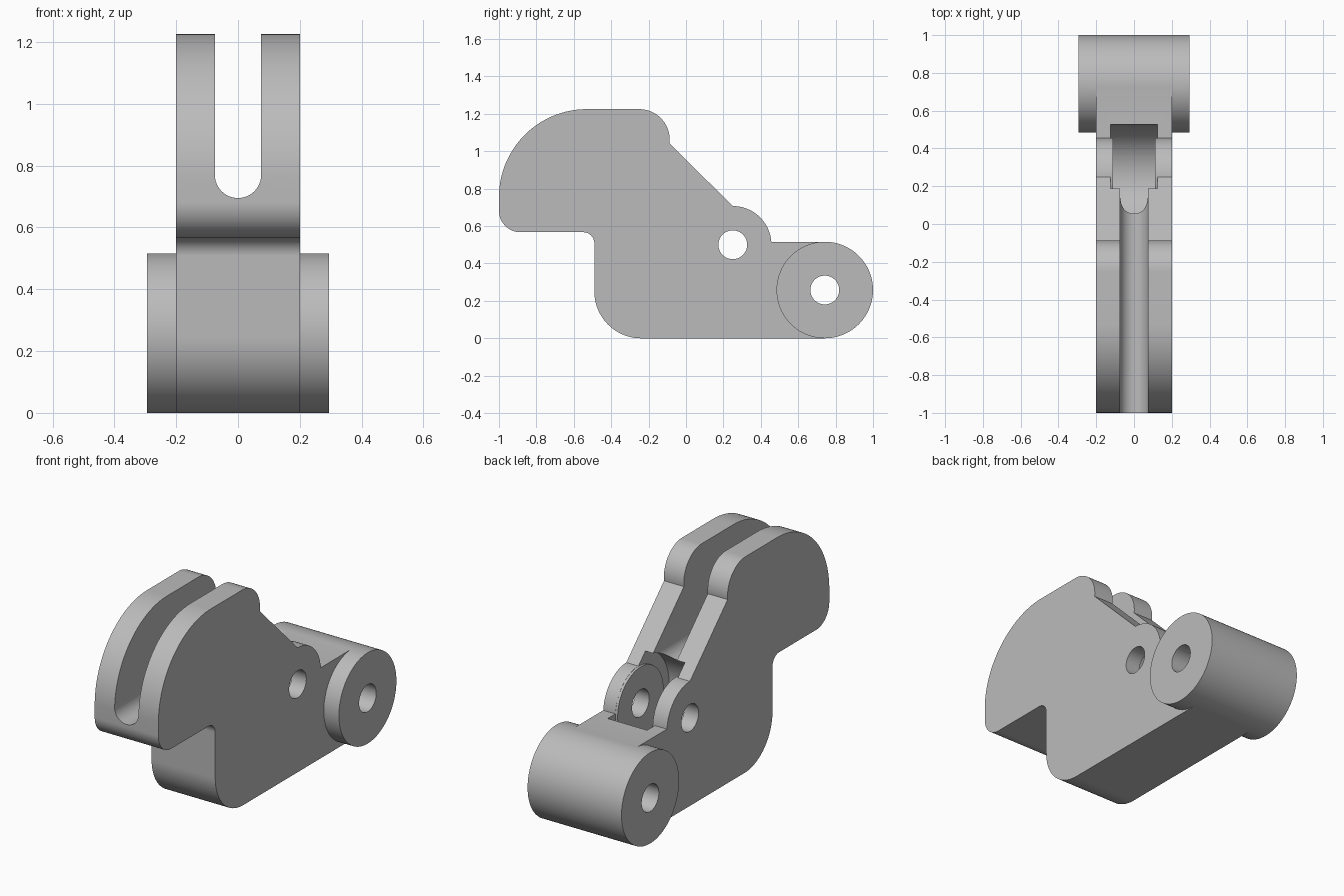
import bpy, bmesh
from math import cos, sin, radians, pi

if "Cube" in bpy.data.objects:
    bpy.data.objects.remove(bpy.data.objects["Cube"], do_unlink=True)

grey = bpy.data.materials.new("plain grey")
grey.use_nodes = True
colour = (0.5, 0.5, 0.5, 1)
grey.diffuse_color = colour
grey.node_tree.nodes["Principled BSDF"].inputs["Base Color"].default_value = colour

PIN = (0.25, 0.5)
BARREL = (0.742, 0.258)
HOLE = 0.077


def arc(centre, r, start, end, steps=24):
    """Points of an arc, angles in degrees."""
    angles = [radians(start + (end - start) * i / steps) for i in range(steps + 1)]
    return [(centre[0] + r * cos(a), centre[1] + r * sin(a)) for a in angles]


def prism(name, outline, low, high, axis="x"):
    """Extrude an outline in (y, z) along x, or in (x, z) along y."""
    def place(p, d):
        return (d, p[0], p[1]) if axis == "x" else (p[0], d, p[1])
    bm = bmesh.new()
    face = bm.faces.new([bm.verts.new(place(p, low)) for p in outline])
    grown = bmesh.ops.extrude_face_region(bm, geom=[face])["geom"]
    step = place((0, 0), high - low)
    bmesh.ops.translate(bm, vec=step, verts=[v for v in grown if isinstance(v, bmesh.types.BMVert)])
    bmesh.ops.recalc_face_normals(bm, faces=bm.faces)
    mesh = bpy.data.meshes.new(name)
    bm.to_mesh(mesh)
    bm.free()
    mesh.materials.append(grey)
    obj = bpy.data.objects.new(name, mesh)
    bpy.context.collection.objects.link(obj)
    return obj


def disc(name, centre, r, low, high):
    return prism(name, arc(centre, r, 0, 360, 96)[:-1], low, high)


def combine(target, tool, operation):
    """Apply a boolean and remove the tool."""
    tool.hide_render = True
    mod = target.modifiers.new(operation, "BOOLEAN")
    mod.operation, mod.solver, mod.object = operation, "EXACT", tool
    bpy.context.view_layer.objects.active = target
    bpy.ops.object.modifier_apply(modifier=mod.name)
    bpy.data.objects.remove(tool, do_unlink=True)


# Side outline of the lever body
outline = (
    arc((-0.24, 0.25), 0.25, 180, 270)
    + [(0.742, 0), (0.742, 0.515)]
    + arc(PIN, 0.207, 4, 90)
    + arc((-0.25, 1.062), 0.163, -7, 90)
    + arc((-0.53, 0.755), 0.47, 90, 180, 40)
    + arc((-0.885, 0.682), 0.115, 180, 270)
    + arc((-0.55, 0.507), 0.06, 90, 0)
)
body = prism("lever_body", outline, -0.2, 0.2)

# Wide pivot barrel at the back
combine(body, disc("pivot_barrel", BARREL, 0.258, -0.295, 0.295), "UNION")

# Round-bottomed slot between the two cheeks
slot = [(0.075, 1.5), (-0.075, 1.5)] + arc((0, 0.77), 0.075, 180, 360)
combine(body, prism("cheek_slot", slot, -1.2, 0.3, "y"), "DIFFERENCE")

# Round pocket around the pin, with a thin boss on each inner wall
combine(body, disc("pin_pocket", PIN, 0.276, -0.124, 0.124), "DIFFERENCE")
for side in (-1, 1):
    low, high = sorted((side * 0.11, side * 0.16))
    combine(body, disc("pin_boss", PIN, 0.206, low, high), "UNION")

# Through holes for the pin and the pivot
for centre in (PIN, BARREL):
    combine(body, disc("through_hole", centre, HOLE, -0.5, 0.5), "DIFFERENCE")

# Smooth curves with sharp edges
bpy.ops.object.select_all(action="DESELECT")
body.select_set(True)
bpy.context.view_layer.objects.active = body
bpy.ops.object.shade_smooth_by_angle(angle=radians(25))
